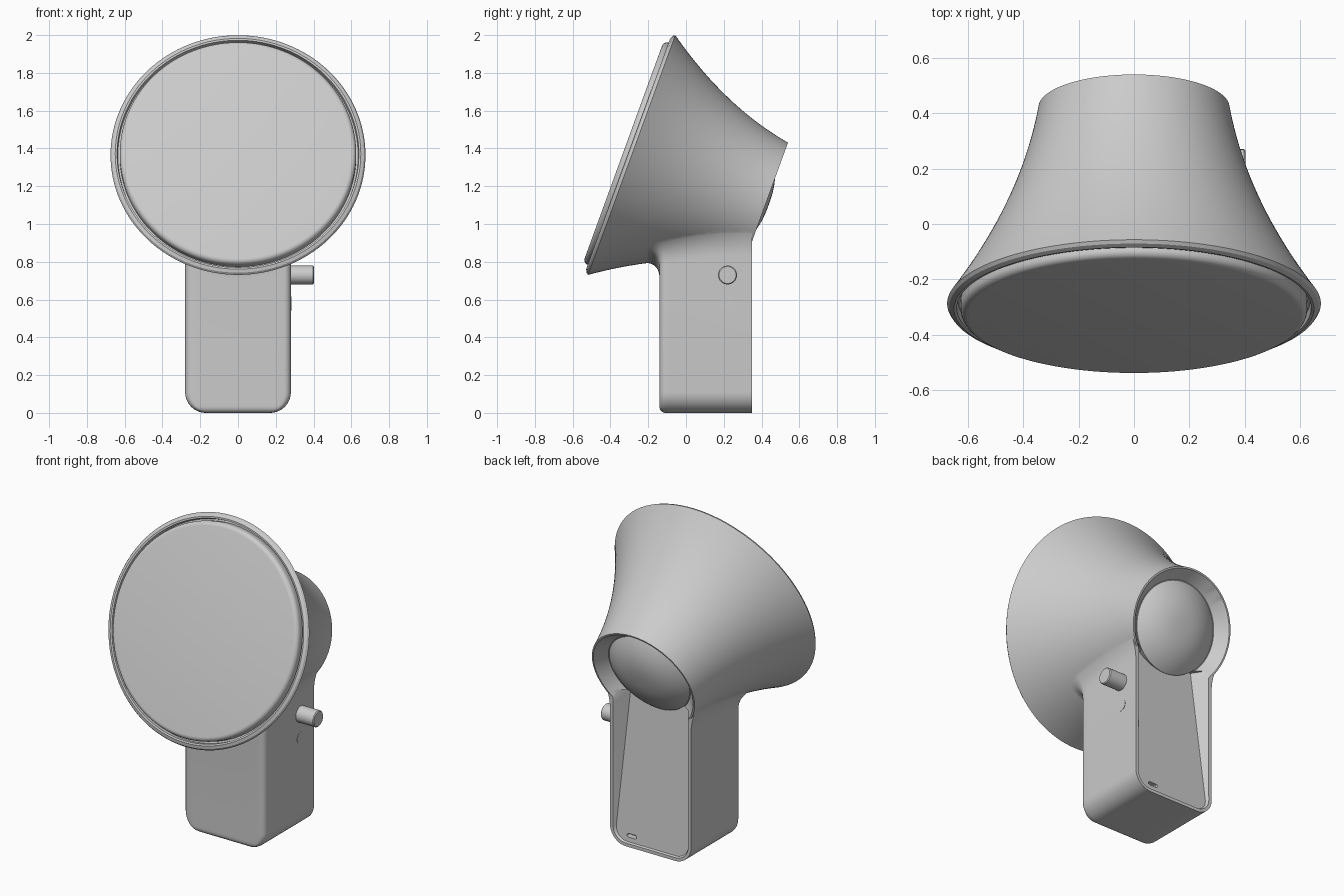
import bpy, bmesh, math
from mathutils import Vector

if "Cube" in bpy.data.objects:
    bpy.data.objects.remove(bpy.data.objects["Cube"])

# Tilted head frame: centre of the front rim, axis pointing back, up direction
TILT = math.radians(20)
C = Vector((0, -0.2875, 1.365))
AXIS = Vector((0, math.cos(TILT), -math.sin(TILT)))
UP = Vector((0, math.sin(TILT), math.cos(TILT)))
SIDE = Vector((1, 0, 0))


def head_radius(t):
    return 0.675 - 0.58 * t + 0.353 * t * (t - 0.35)


def finish(name, bm):
    bmesh.ops.recalc_face_normals(bm, faces=bm.faces)
    me = bpy.data.meshes.new(name)
    bm.to_mesh(me)
    bm.free()
    ob = bpy.data.objects.new(name, me)
    bpy.context.collection.objects.link(ob)
    return ob


def loft(name, rings, start=None, end=None):
    """Skin closed rings; ends get an ngon or a fan to a point."""
    bm = bmesh.new()
    rows = [[bm.verts.new(p) for p in ring] for ring in rings]
    n = len(rows[0])
    for a, b in zip(rows, rows[1:]):
        for i in range(n):
            j = (i + 1) % n
            bm.faces.new((a[i], a[j], b[j], b[i]))
    for row, tip in ((rows[0], start), (rows[-1], end)):
        if tip is None:
            bm.faces.new(row)
        else:
            v = bm.verts.new(tip)
            for i in range(n):
                bm.faces.new((row[i], row[(i + 1) % n], v))
    return finish(name, bm)


def revolve(name, profile, origin=C, axis=AXIS, u=SIDE, v=UP, n=128):
    """Solid of revolution from (distance along axis, radius) points."""
    rings = []
    for t, r in profile:
        rings.append([origin + axis * t + (u * math.cos(a) + v * math.sin(a)) * r
                      for a in (2 * math.pi * i / n for i in range(n))])
    return loft(name, rings)


def boolean(ob, other, op):
    m = ob.modifiers.new(op, 'BOOLEAN')
    m.operation, m.object, m.solver = op, other, 'EXACT'
    bpy.context.view_layer.objects.active = ob
    bpy.ops.object.modifier_apply(modifier=m.name)
    bpy.data.objects.remove(other)


# Flared head with a small lip and a groove around the front disc
steps = [0.755 * i / 24 for i in range(25)]
body = revolve("body", [(0.01, 0.61), (0.01, 0.636), (-0.018, 0.64), (-0.02, 0.65),
                        (-0.012, 0.667)] + [(t, head_radius(t)) for t in steps])


# Handle: columns that rise and flow into the underside of the head
def head_height(x, y):
    lo, hi = 0.5, 1.1
    for _ in range(30):
        z = (lo + hi) / 2
        d = Vector((x, y, z)) - C
        if math.hypot(x, d.dot(UP)) < head_radius(d.dot(AXIS)):
            hi = z
        else:
            lo = z
    return hi


W, YF, YB, RC = 0.28, -0.14, 0.35, 0.035
half = [(W, YB + (YF + RC - YB) * i / 12, 1, 0) for i in range(12)]
for i in range(7):
    a = math.pi / 2 * i / 6
    half.append((W - RC + RC * math.cos(a), YF + RC - RC * math.sin(a), math.cos(a), -math.sin(a)))
half += [((W - RC) * (1 - i / 8), YF, 0, -1) for i in range(1, 8)]
outline = half + [(0, YF, 0, -1)] + [(-x, y, -nx, ny) for x, y, nx, ny in reversed(half)]

FIL = 0.09
columns = []
for x, y, nx, ny in outline:
    col = []
    for i in range(11):
        a = math.pi / 2 * i / 10
        z = 0.11 * (1 - math.cos(a))
        s = max(0, 1 - z / 0.03)
        front = YF + 0.03 * (1 - math.sqrt(1 - s * s))
        col.append(Vector((x * (0.17 + 0.11 * math.sin(a)) / W,
                           YB - (YB - y) * (YB - front) / (YB - YF), z)))
    h = head_height(x, y)
    o = 0
    while math.hypot(o, head_height(x + o * nx, y + o * ny) - h) < FIL and o < FIL:
        o += 0.003
    p0, p1 = Vector((x, y, h - FIL)), Vector((x, y, h))
    p2 = Vector((x + o * nx, y + o * ny, head_height(x + o * nx, y + o * ny) + 0.004))
    for i in range(11):
        k = i / 10
        col.append(p0 * (1 - k) ** 2 + p1 * 2 * k * (1 - k) + p2 * k * k)
    columns.append(col)
handle = loft("handle", list(zip(*columns)), end=(0, 0.1, 1.1))
boolean(body, handle, 'UNION')

# Round dish in the back of the head
boolean(body, revolve("dish_cutter", [(0.69, 0.275), (0.755, 0.335), (0.80, 0.376)]), 'DIFFERENCE')


# Sloped back panel running into the dish
def panel_ring(w_low, w_top, z0, y_low, y_top):
    r, top = 0.085, 0.95
    pts = [(1, top, 0)]
    pts += [(1, z0 + r * (1 - math.sin(a)), r * (1 - math.cos(a)))
            for a in (math.pi / 2 * i / 8 for i in range(9))]
    ring = []
    for _, z, inset in pts:
        k = (z - z0) / (top - z0)
        ring.append(Vector((w_low + (w_top - w_low) * k - inset, y_low + (y_top - y_low) * k, z)))
    return ring + [Vector((-p.x, p.y, p.z)) for p in reversed(ring)]


panel = loft("panel_cutter", [panel_ring(0.264, 0.264, 0.016, 0.36, 0.36),
                              panel_ring(0.254, 0.20, 0.026, 0.338, 0.258)])
boolean(body, panel, 'DIFFERENCE')

# Charging slot low on the back panel
slot = []
for y in (0.30, 0.37):
    ring = []
    for i in range(24):
        a = 2 * math.pi * (i + 0.5) / 24
        ring.append((0.14 + math.copysign(0.022, math.cos(a)) + 0.011 * math.cos(a), y,
                     0.065 + 0.011 * math.sin(a)))
    slot.append(ring)
boolean(body, loft("slot_cutter", slot), 'DIFFERENCE')

# Front disc with a rounded edge
disc = [(0.03, 0.626), (-0.02, 0.626)]
disc += [(-0.02 - 0.027 * math.sin(a), 0.599 + 0.027 * math.cos(a))
         for a in (math.pi / 2 * i / 6 for i in range(1, 7))]
revolve("front_disc", disc)

# Domed button in the back dish
dome = [(0.62, 0.265), (0.69, 0.27)]
dome += [(0.69 + 0.082 * (1 - (1 - i / 16) ** 2.5), 0.27 * (1 - i / 16)) for i in range(1, 16)]
dome += [(0.772, 0.002)]
revolve("back_button", dome, n=96)

# Side dial and the flush button under it
X, Y, Z = Vector((1, 0, 0)), Vector((0, 1, 0)), Vector((0, 0, 1))
revolve("side_dial", [(0.22, 0.05), (0.397, 0.05), (0.402, 0.045)],
        Vector((0, 0.22, 0.73)), X, Y, Z, 48)
revolve("side_button", [(0.25, 0.037), (0.282, 0.037)], Vector((0, 0.22, 0.58)), X, Y, Z, 48)

# Smooth shading with crisp edges
bpy.ops.object.select_all(action='DESELECT')
for ob in bpy.context.scene.objects:
    ob.select_set(True)
    bpy.context.view_layer.objects.active = ob
bpy.ops.object.shade_smooth_by_angle(angle=math.radians(30))
